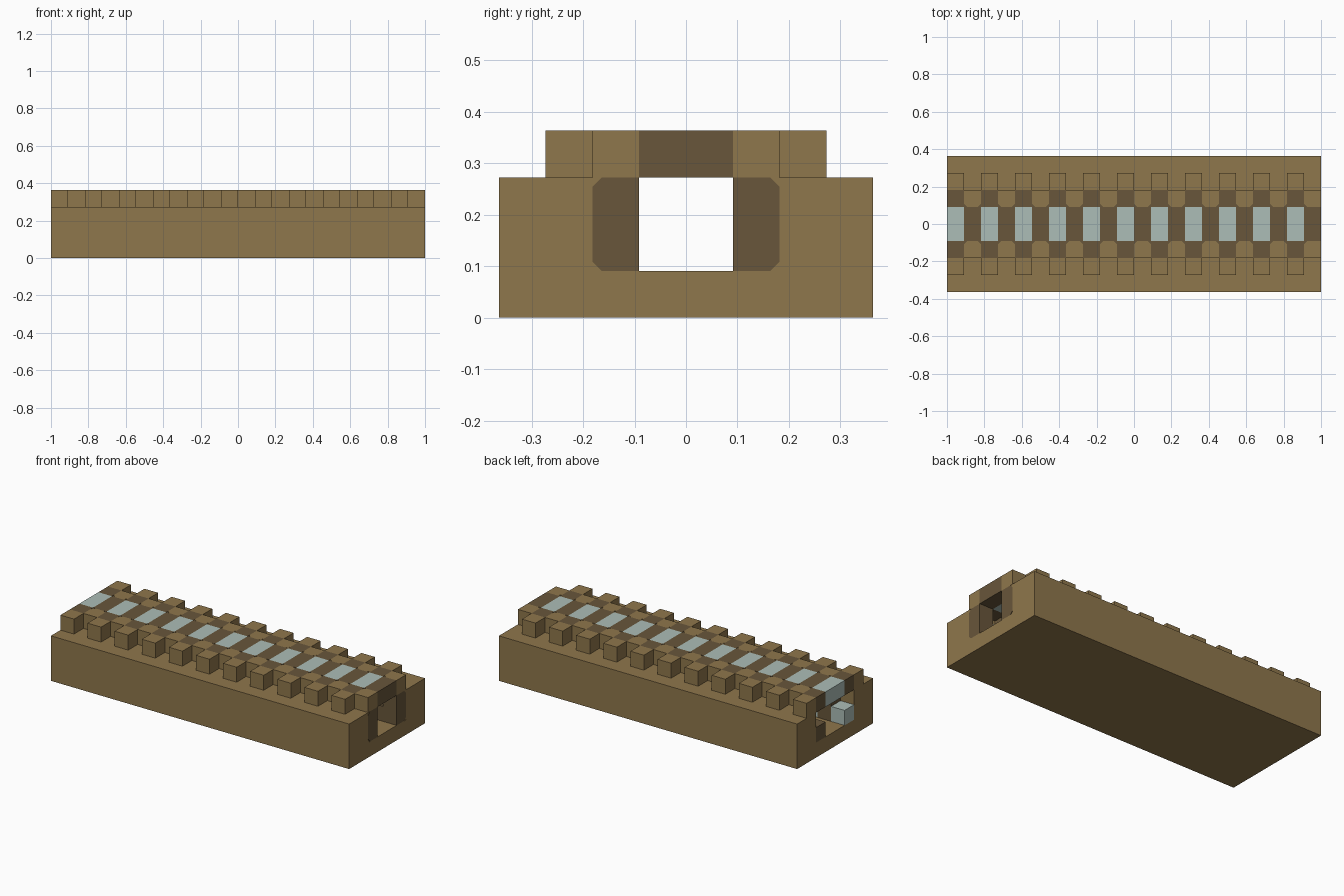
import bpy
import bmesh

cube = bpy.data.objects.get("Cube")
if cube:
    bpy.data.objects.remove(cube, do_unlink=True)

U = 1 / 11      # one block
CELLS = 22      # blocks along the length


def material(name, rgb):
    mat = bpy.data.materials.new(name)
    mat.use_nodes = True
    color = (*rgb, 1)
    mat.diffuse_color = color
    mat.node_tree.nodes["Principled BSDF"].inputs["Base Color"].default_value = color
    return mat


tan = material("tan_stone", (0.275, 0.184, 0.072))
brown = material("dark_brown", (0.138, 0.093, 0.043))
glass = material("pale_glass", (0.413, 0.509, 0.473))


def prism(bm, points, shift):
    """Extrude a closed polygon along a vector (block units)."""
    verts = [bm.verts.new([c * U for c in p]) for p in points]
    face = bm.faces.new(verts)
    top = bmesh.ops.extrude_face_region(bm, geom=[face])["geom"]
    moved = [v for v in top if isinstance(v, bmesh.types.BMVert)]
    bmesh.ops.translate(bm, verts=moved, vec=[c * U for c in shift])


def box(bm, x, y, z):
    ring = [(x[0], y[0], z[0]), (x[1], y[0], z[0]),
            (x[1], y[1], z[0]), (x[0], y[1], z[0])]
    prism(bm, ring, (0, 0, z[1] - z[0]))


def finish(bm, name, mat):
    bmesh.ops.recalc_face_normals(bm, faces=bm.faces)
    mesh = bpy.data.meshes.new(name)
    bm.to_mesh(mesh)
    bm.free()
    mesh.materials.append(mat)
    obj = bpy.data.objects.new(name, mesh)
    bpy.context.collection.objects.link(obj)


def span(a, b, side):
    return tuple(sorted((a * side, b * side)))


END = CELLS / 2
even = [i - END for i in range(0, CELLS, 2)]
odd = [x + 1 for x in even]

# Channel-shaped base running the full length
bm = bmesh.new()
half = [(4, 0), (4, 3), (2, 3), (2, 1)]
outline = half + [(-y, z) for y, z in reversed(half)]
prism(bm, [(-END, y, z) for y, z in outline], (CELLS, 0, 0))
finish(bm, "base", tan)

# Roof core, slightly inside the blocks set into it
bm = bmesh.new()
box(bm, (-END + 0.02, END - 0.02), (-1.98, 1.98), (3.02, 3.98))
for x in even:
    for s in (-1, 1):
        box(bm, (x, x + 1), span(1, 2, s), (3, 4))
for x in odd:
    box(bm, (x, x + 1), (-1, 1), (3, 4))
finish(bm, "roof", brown)

# Skylights
bm = bmesh.new()
for x in even:
    box(bm, (x, x + 1), (-1, 1), (3, 4))
finish(bm, "skylights", glass)

# Battlement teeth along both edges
bm = bmesh.new()
for x in even:
    for s in (-1, 1):
        box(bm, (x, x + 1), span(2, 3, s), (3, 4))
finish(bm, "teeth", tan)

# Roof blocks between the teeth, inner corners cut
bm = bmesh.new()
c = 0.2
for x in odd:
    k = 0 if x + 1 == END else c
    for s in (-1, 1):
        ring = [(x, 2), (x, 1 + c), (x + c, 1), (x + 1 - k, 1)]
        if k:
            ring.append((x + 1, 1 + k))
        ring.append((x + 1, 2))
        prism(bm, [(px, py * s, 3) for px, py in ring], (0, 0, 1))
finish(bm, "roof_blocks", tan)

# Inner wall posts with cut outer corners, and tan filler behind them
posts, filler = bmesh.new(), bmesh.new()
for x in odd:
    for s in (-1, 1):
        ring = [(1, 1), (1, 3), (2 - c, 3), (2, 3 - c), (2, 1 + c), (2 - c, 1)]
        prism(posts, [(x, y * s, z) for y, z in ring], (1, 0, 0))
        box(filler, (x + 0.02, x + 0.98), span(1.5, 2, s), (1, 3))
finish(posts, "wall_posts", brown)
finish(filler, "wall_filler", tan)

# Low wall blocks between the posts
for name, side, mat in (("low_wall_left", 1, brown), ("low_wall_right", -1, glass)):
    bm = bmesh.new()
    for x in even:
        box(bm, (x, x + 1), span(1, 2, side), (1, 2))
    finish(bm, name, mat)
